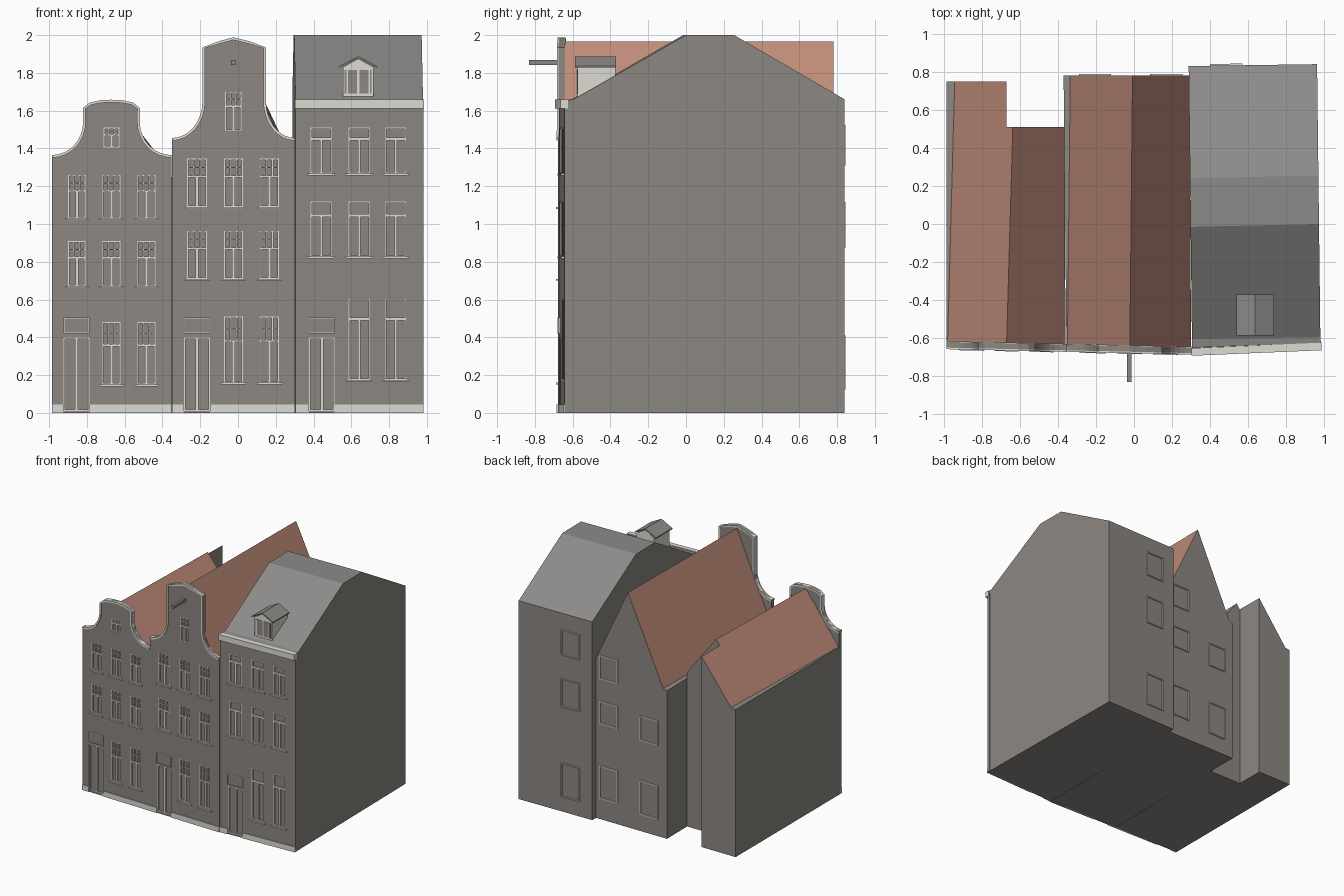
import bpy, bmesh, math
from mathutils import Vector

if "Cube" in bpy.data.objects:
    bpy.data.objects.remove(bpy.data.objects["Cube"])


def mat(name, col):
    m = bpy.data.materials.new(name)
    m.diffuse_color = (*col, 1)
    m.use_nodes = True
    m.node_tree.nodes["Principled BSDF"].inputs["Base Color"].default_value = m.diffuse_color
    return m


WALL = mat("wall grey", (.264, .243, .223))
TRIM = mat("pale trim", (.72, .71, .65))
TILE = mat("red tile", (.52, .259, .192))
SLATE = mat("slate grey", (.268, .26, .253))


def finish(name, bm, mats):
    bmesh.ops.recalc_face_normals(bm, faces=bm.faces)
    me = bpy.data.meshes.new(name)
    bm.to_mesh(me)
    bm.free()
    for m in mats:
        me.materials.append(m)
    ob = bpy.data.objects.new(name, me)
    bpy.context.collection.objects.link(ob)
    return ob


def add_loft(bm, a, b, second=()):
    """Closed solid between two matching outlines; sides listed in second get material 1."""
    va, vb = [bm.verts.new(p) for p in a], [bm.verts.new(p) for p in b]
    bm.faces.new(va)
    bm.faces.new(vb[::-1])
    for i in range(len(a)):
        j = (i + 1) % len(a)
        f = bm.faces.new((va[i], va[j], vb[j], vb[i]))
        f.material_index = 1 if i in second else 0


def loft(name, a, b, mats, second=()):
    bm = bmesh.new()
    add_loft(bm, a, b, second)
    return finish(name, bm, mats)


def place(outline, f, d):
    return [(x, f(x) + d, z) for x, z in outline]


def add_box(bm, f, x0, x1, d0, d1, z0, z1):
    o = [(x0, z0), (x1, z0), (x1, z1), (x0, z1)]
    add_loft(bm, place(o, f, d0), place(o, f, d1))


def add_frame(bm, f, x0, x1, z0, z1, w, d0, d1):
    add_box(bm, f, x0, x1, d0, d1, z1 - w, z1)
    add_box(bm, f, x0, x1, d0, d1, z0, z0 + w)
    add_box(bm, f, x0, x0 + w, d0, d1, z0 + w, z1 - w)
    add_box(bm, f, x1 - w, x1, d0, d1, z0 + w, z1 - w)


# Front lines of the slightly skewed row
def front_ab(x):
    return -.65 - .022 * (x + .985)


def front_c(x):
    return -.672 + .042 * (x - .31)


DEPTH = .016


def window(bm, f, x0, x1, z0, z1, style):
    c, h = (x0 + x1) / 2, z1 - z0
    add_frame(bm, f, x0, x1, z0, z1, .007, .002, DEPTH)
    if style == "sash":        # plain transom with one mullion below
        t = z1 - .25 * h
        add_box(bm, f, x0, x1, .003, DEPTH, t - .008, t + .008)
        add_box(bm, f, c - .007, c + .007, .004, DEPTH, z0, t)
    else:                      # small panes above the transom
        t = z0 + .63 * h
        add_box(bm, f, x0, x1, .003, DEPTH, t - .006, t + .006)
        add_box(bm, f, c - .008, c + .008, .004, DEPTH, z0, t)
        u = (t + z1) / 2
        add_box(bm, f, x0, x1, .006, DEPTH, u - .002, u + .002)
        for k in (-1, 1):
            s = c + k * (x1 - x0) / 6
            add_box(bm, f, s - .004, s + .004, .005, DEPTH, t, z1)
    if style != "attic":       # sill
        add_box(bm, f, x0 - .016, x1 + .016, -.012, DEPTH, z0 - .01, z0)


def facade(name, f, outline, windows, door, style):
    wall = loft(name + "_facade", place(outline, f, 0), place(outline, f, .03), [WALL])
    cut, trim = bmesh.new(), bmesh.new()
    for x0, x1, z0, z1, st in windows:
        add_box(cut, f, x0, x1, -.02, DEPTH, z0, z1)
        window(trim, f, x0, x1, z0, z1, st or style)
    # double door and fanlight
    d0, d1 = door
    c = (d0 + d1) / 2
    add_box(cut, f, d0, d1, -.02, DEPTH, .01, .40)
    add_frame(trim, f, d0, d1, .01, .40, .008, .002, DEPTH)
    add_box(trim, f, c - .008, c + .008, .003, DEPTH, .015, .395)
    add_frame(trim, f, d0, d1, .42, .505, .005, -.01, .002)
    # plinth on both sides of the door
    xs = [p[0] for p in outline]
    add_box(trim, f, min(xs), d0, -.006, .01, 0, .045)
    add_box(trim, f, d1, max(xs), -.006, .01, 0, .045)
    finish(name + "_frames_and_plinth", trim, [TRIM])
    panel = bmesh.new()
    add_box(panel, f, d0 + .005, d1 - .005, -.006, .005, .425, .5)
    finish(name + "_fanlight", panel, [WALL])
    cutter = finish(name + "_cutter", cut, [WALL])
    cutter.hide_render = True
    mod = wall.modifiers.new("openings", "BOOLEAN")
    mod.operation, mod.solver, mod.object = "DIFFERENCE", "EXACT", cutter
    bpy.context.view_layer.objects.active = wall
    bpy.ops.object.modifier_apply(modifier=mod.name)
    bpy.data.objects.remove(cutter)


def coping(name, f, top, w=.014):
    inner = []
    for i, p in enumerate(top):
        a, b = top[max(i - 1, 0)], top[min(i + 1, len(top) - 1)]
        t = Vector((b[0] - a[0], b[1] - a[1])).normalized()
        inner.append((p[0] + t.y * w, p[1] - t.x * w))
    o = top + inner[::-1]
    loft(name, place(o, f, -.008), place(o, f, .034), [TRIM])


def scoop(cx, cz, rx, rz, side, n=8):
    """Concave quarter curve, listed left to right."""
    ts = [i / n * math.pi / 2 for i in range(n + 1)]
    pts = [(cx + side * rx * math.sin(t), cz - rz * math.cos(t)) for t in ts]
    return pts if side > 0 else pts[::-1]


def grid(cols, rows):
    return [(a, b, c, d, None) for a, b in cols for c, d in rows]


# Left house: bell gable
top_a = (scoop(-.985, 1.54, .165, .175, 1) + [(-.82, 1.615), (-.785, 1.643), (-.73, 1.655), (-.67, 1.658),
         (-.61, 1.655), (-.555, 1.643), (-.52, 1.615)] + scoop(-.352, 1.54, .168, .175, -1))
cols = [(-.90, -.807), (-.718, -.623), (-.533, -.438)]
win = grid(cols, [(1.03, 1.26), (.67, .91)]) + grid(cols[1:], [(.15, .48)])
facade("left_house", front_ab, top_a + [(-.352, 0), (-.985, 0)],
       win + [(-.712, -.628, 1.405, 1.51, "attic")], (-.923, -.786), "panes")
coping("left_house_coping", front_ab, top_a)

# Middle house: neck gable
top_b = (scoop(-.35, 1.65, .162, .195, 1) + [(-.188, 1.935), (-.1, 1.968), (-.025, 1.988), (.06, 1.968),
         (.148, 1.935)] + scoop(.302, 1.65, .154, .195, -1))
cols = [(-.27, -.164), (-.074, .026), (.116, .216)]
win = grid(cols, [(1.09, 1.346), (.71, .964)]) + grid(cols[1:], [(.16, .51)])
facade("middle_house", front_ab, top_b + [(.302, 0), (-.35, 0)],
       win + [(-.068, .018, 1.494, 1.70, "attic")], (-.285, -.148), "panes")
coping("middle_house_coping", front_ab, top_b)
bm = bmesh.new()
add_box(bm, front_ab, -.036, -.013, -.16, .03, 1.843, 1.867)
finish("hoist_beam", bm, [WALL])

# Right house: flat front
cols = [(.385, .496), (.586, .697), (.78, .89)]
win = grid(cols, [(1.267, 1.51), (.827, 1.118)]) + grid(cols[1:], [(.175, .604)])
facade("right_house", front_c, [(.305, 0), (.982, 0), (.982, 1.63), (.305, 1.63)],
       win, (.375, .512), "sash")
bm = bmesh.new()
add_box(bm, front_c, .302, .985, -.02, .02, 1.612, 1.66)
finish("cornice", bm, [TRIM])


# House bodies with pitched roofs; sides 2 and 3 are tiled
def at(y, pts):
    return [(x, y, z) for x, z in pts]


fa = [(-.985, 0), (-.985, 1.235), (-.98, 1.235), (-.67, 1.64), (-.36, 1.27), (-.36, 0)]
ma = [(-.985, 0), (-.985, 1.235), (-.949, 1.24), (-.637, 1.64), (-.365, 1.29), (-.365, 0)]
loft("left_house_body", place(fa, front_ab, .02), at(.51, ma), [WALL, TILE], (2, 3))
ra = [(-.985, 0), (-.985, 1.235), (-.949, 1.24), (-.67, 1.598), (-.67, 0)]
rb = [(-.985, 0), (-.985, 1.235), (-.942, 1.24), (-.67, 1.595), (-.67, 0)]
loft("left_house_rear_wing", at(.505, ra), at(.75, rb), [WALL, TILE], (2,))

fb = [(-.355, 0), (-.355, 1.24), (-.35, 1.24), (-.022, 1.965), (.30, 1.29), (.30, 0)]
bb = [(-.37, 0), (-.37, 1.24), (-.335, 1.25), (-.008, 1.965), (.292, 1.33), (.292, 0)]
loft("middle_house_body", place(fb, front_ab, .02), at(.78, bb), [WALL, TILE], (2, 3))

# Mansard body of the right house
left = [(-.65, 0), (-.65, 1.655), (-.605, 1.66), (-.015, 2), (.24, 2), (.83, 1.66), (.83, 0)]
right = [(-.625, 0), (-.625, 1.655), (-.595, 1.66), (0, 2), (.255, 2), (.84, 1.66), (.84, 0)]


def side_x(y, r):
    return (.98 - .012 * (y + .64)) if r else (.305 - .012 * (y + .64))


loft("right_house_body", [(side_x(y, 0), y, z) for y, z in left],
     [(side_x(y, 1), y, z) for y, z in right], [WALL, SLATE], (1, 2, 3, 4))

# Dormer with gabled roof and casement
g = [(.555, 1.66), (.718, 1.66), (.718, 1.83), (.637, 1.876), (.555, 1.83)]
loft("dormer_body", at(-.575, g), at(-.372, g), [TRIM])
r = [(.538, 1.828), (.637, 1.878), (.735, 1.828), (.735, 1.837), (.637, 1.888), (.538, 1.837)]
loft("dormer_roof", at(-.587, r), at(-.37, r), [SLATE])
bm = bmesh.new()
for x0, x1 in ((.565, .63), (.643, .708)):
    add_box(bm, lambda x: -.578, x0, x1, 0, .004, 1.69, 1.815)
finish("dormer_panes", bm, [WALL])
bm = bmesh.new()
for x in (.578, .695):
    add_box(bm, lambda x: -.582, x - .004, x + .004, 0, .006, 1.69, 1.815)
finish("dormer_bars", bm, [TRIM])

# Rear windows: thin pale surrounds
bm = bmesh.new()
rear_c = lambda x: .83 + .015 * (x - .29)
rear_b = lambda x: .78
for z0, z1 in ((1.31, 1.525), (.875, 1.117), (.125, .41)):
    add_frame(bm, rear_c, .40, .57, z0, z1, .008, -.005, .009)
for z0, z1 in ((1.175, 1.375), (.80, .99), (.175, .45)):
    add_frame(bm, rear_b, .085, .255, z0, z1, .008, -.005, .008)
for z0, z1 in ((.76, .967), (.14, .425)):
    add_frame(bm, rear_b, -.29, -.12, z0, z1, .008, -.005, .008)
finish("rear_window_frames", bm, [TRIM])
